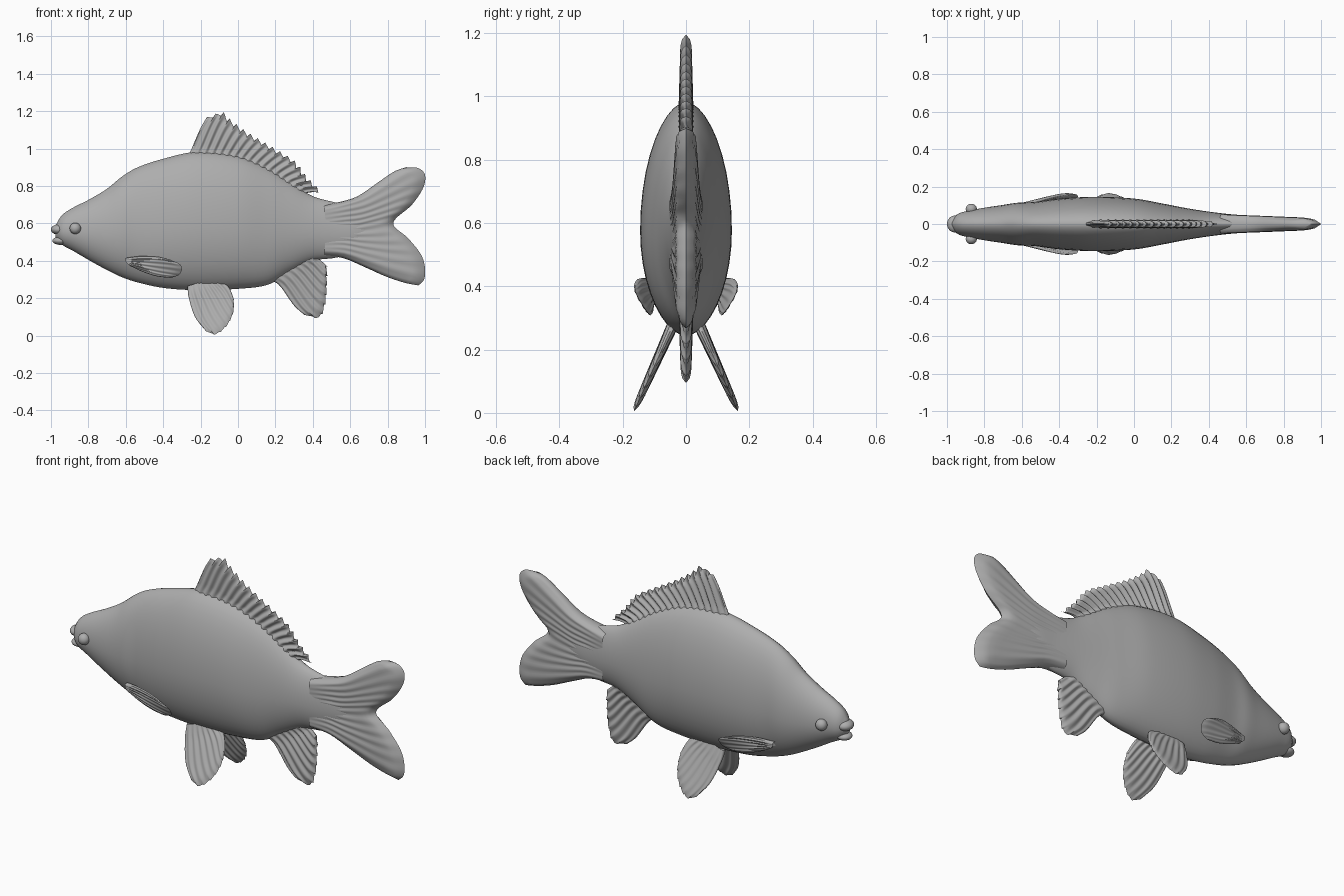
import bpy, bmesh, math
from mathutils import Vector

if "Cube" in bpy.data.objects:
    bpy.data.objects.remove(bpy.data.objects["Cube"])

grey = bpy.data.materials.new("fish grey")
grey.diffuse_color = (0.42, 0.42, 0.42, 1)
grey.use_nodes = True
grey.node_tree.nodes["Principled BSDF"].inputs["Base Color"].default_value = grey.diffuse_color


def curve(pts, n):
    """Sample n+1 points of a smooth curve through pts, evenly by chord length."""
    p = [Vector(q) for q in pts]
    if len(p) == 1:
        return [p[0]] * (n + 1)
    d = [0]
    for a, b in zip(p, p[1:]):
        d.append(d[-1] + (b - a).length)
    out, k = [], 0
    for i in range(n + 1):
        s = d[-1] * i / n
        while k < len(p) - 2 and s > d[k + 1]:
            k += 1
        h = d[k + 1] - d[k]
        t = (s - d[k]) / h

        def tangent(j):
            lo, hi = max(j - 1, 0), min(j + 1, len(p) - 1)
            return (p[hi] - p[lo]) / (d[hi] - d[lo])
        out.append(p[k] * (2*t**3 - 3*t*t + 1) + p[k+1] * (3*t*t - 2*t**3)
                   + tangent(k) * h * (t**3 - 2*t*t + t) + tangent(k+1) * h * (t**3 - t*t))
    return out


def finish(name, bm, mirror=False, angle=50):
    bmesh.ops.remove_doubles(bm, verts=bm.verts, dist=0.0002)
    bmesh.ops.recalc_face_normals(bm, faces=bm.faces)
    me = bpy.data.meshes.new(name)
    bm.to_mesh(me)
    bm.free()
    ob = bpy.data.objects.new(name, me)
    bpy.context.collection.objects.link(ob)
    me.materials.append(grey)
    if mirror:
        m = ob.modifiers.new("both sides", 'MIRROR')
        m.use_axis = (False, True, False)
    bpy.ops.object.select_all(action='DESELECT')
    ob.select_set(True)
    bpy.context.view_layer.objects.active = ob
    bpy.ops.object.shade_smooth_by_angle(angle=math.radians(angle))
    return ob


def fin(name, root, tip, lead, trail, thick, taper=0.5, rays=0, ridge=0.0, jag=0.0,
        side=lambda x, z: 0.0, mirror=False, nu=16, nv=64):
    """Two-sided fin: a patch in x,z between four edge curves, padded out in y."""
    c0, c1 = curve(root, nv), curve(tip, nv)
    d0, d1 = curve([root[0]] + lead + [tip[0]], nu), curve([root[-1]] + trail + [tip[-1]], nu)
    bm = bmesh.new()
    for sgn in (1, -1):
        grid = []
        for i in range(nu + 1):
            u, row = i / nu, []
            for j in range(nv + 1):
                v = j / nv
                p = (c0[j]*(1-u) + c1[j]*u + d0[i]*(1-v) + d1[i]*v
                     - c0[0]*(1-u)*(1-v) - c0[-1]*(1-u)*v - c1[0]*u*(1-v) - c1[-1]*u*v)
                # ragged tip between the rays
                if 0 < j < nv:
                    p = p + (c0[j] - c1[j]).normalized() * jag * u**3 * ((v * rays) % 1)
                edge = min(1, v * 8, (1 - v) * 8, (1 - u) * 5)
                t = thick * (1 - taper * u) * math.sqrt(max(0, edge * (2 - edge)))
                t *= 1 - ridge * (0.5 - 0.5 * math.cos(2 * math.pi * rays * v)) * min(1, u * 4)
                row.append(bm.verts.new((p.x, side(p.x, p.y) + sgn * t, p.y)))
            grid.append(row)
        for i in range(nu):
            for j in range(nv):
                bm.faces.new((grid[i][j], grid[i+1][j], grid[i+1][j+1], grid[i][j+1]))
    return finish(name, bm, mirror)


def ellipsoid(name, c, r, mirror=False):
    bm = bmesh.new()
    bmesh.ops.create_uvsphere(bm, u_segments=24, v_segments=14, radius=1)
    for v in bm.verts:
        v.co = Vector(c) + Vector((v.co.x * r[0], v.co.y * r[1], v.co.z * r[2]))
    return finish(name, bm, mirror)


# body: stations of x, belly height, back height, half width
stations = [(-.975, .525, .59, .02), (-.94, .485, .645, .055), (-.88, .452, .685, .072),
            (-.8, .405, .725, .087), (-.7, .35, .785, .102), (-.62, .312, .85, .114),
            (-.54, .285, .898, .117), (-.4, .255, .945, .135), (-.22, .243, .982, .145),
            (0, .25, .96, .136), (.16, .272, .895, .108), (.28, .34, .82, .085),
            (.4, .4, .745, .066), (.52, .416, .712, .052), (.64, .45, .685, .042),
            (.8, .56, .62, .015)]
bm = bmesh.new()
N = 40
rings = []
for x, zb, zt, w in curve(stations, 90):
    zm = zb + (zt - zb) * 0.45
    ring = []
    for k in range(N):
        a = 2 * math.pi * k / N
        s, c = math.sin(a), math.cos(a)
        ring.append(bm.verts.new((x, w * math.copysign(abs(s) ** 1.12, s),
                                  zm + c * ((zt - zm) if c > 0 else (zm - zb)))))
    rings.append(ring)
for a, b in zip(rings, rings[1:]):
    for k in range(N):
        bm.faces.new((a[k], a[(k+1) % N], b[(k+1) % N], b[k]))
bm.faces.new(rings[0])
bm.faces.new(rings[-1])
finish("body", bm)

# head details
ellipsoid("upper_lip", (-.958, 0, .567), (.042, .045, .028))
ellipsoid("lower_lip", (-.95, 0, .507), (.042, .04, .022))
ellipsoid("eye", (-.87, .08, .573), (.03, .028, .03), True)

# forked tail
fin("tail_fin", [(.46, .70), (.47, .56), (.46, .425)],
    [(.9, .9), (.965, .895), (1, .86), (.99, .79), (.93, .7), (.83, .6), (.91, .52),
     (.98, .43), (1, .36), (.995, .3), (.965, .268)],
    [(.55, .716), (.64, .745), (.75, .82), (.84, .88)],
    [(.56, .415), (.68, .365), (.8, .312), (.9, .28)], .052, .4, 12, .1)

# dorsal fin
fin("dorsal_fin", [(-.27, .95), (0, .93), (.2, .84), (.35, .75)],
    [(-.165, 1.17), (-.08, 1.195), (-.05, 1.165), (.05, 1.09), (.2, 1.0), (.31, .93),
     (.37, .85), (.455, .765)],
    [(-.25, .995), (-.2, 1.11)], [(.38, .765)], .024, .3, 17, .65, .025, nv=136)

# anal fin
fin("anal_fin", [(.17, .3), (.28, .37), (.42, .42)],
    [(.355, .11), (.43, .093), (.455, .12), (.475, .22), (.478, .37)],
    [(.22, .27), (.3, .16)], [(.45, .395)], .024, .35, 7, .5, .01)

# paired pelvic fins, splayed outward
fin("pelvic_fins", [(-.27, .265), (-.18, .29), (-.1, .3)],
    [(-.17, .022), (-.12, .005), (-.06, .05), (-.025, .12), (-.02, .19)],
    [(-.265, .21), (-.23, .1)], [(-.05, .26)], .02, .45, 7, .4, .006,
    side=lambda x, z: .045 + (.27 - z) * .45, mirror=True)

# paired pectoral fins, lying back along the belly
fin("pectoral_fins", [(-.6, .415), (-.6, .395), (-.58, .375)],
    [(-.36, .405), (-.31, .38), (-.3, .355), (-.315, .325), (-.36, .308)],
    [(-.52, .425), (-.43, .423)], [(-.52, .345), (-.44, .318)], .014, .4, 6, .3,
    side=lambda x, z: .09 + (x + .6) * .1 + (z - .31) * (.1 + 1.6 * (x + .6)), mirror=True)
